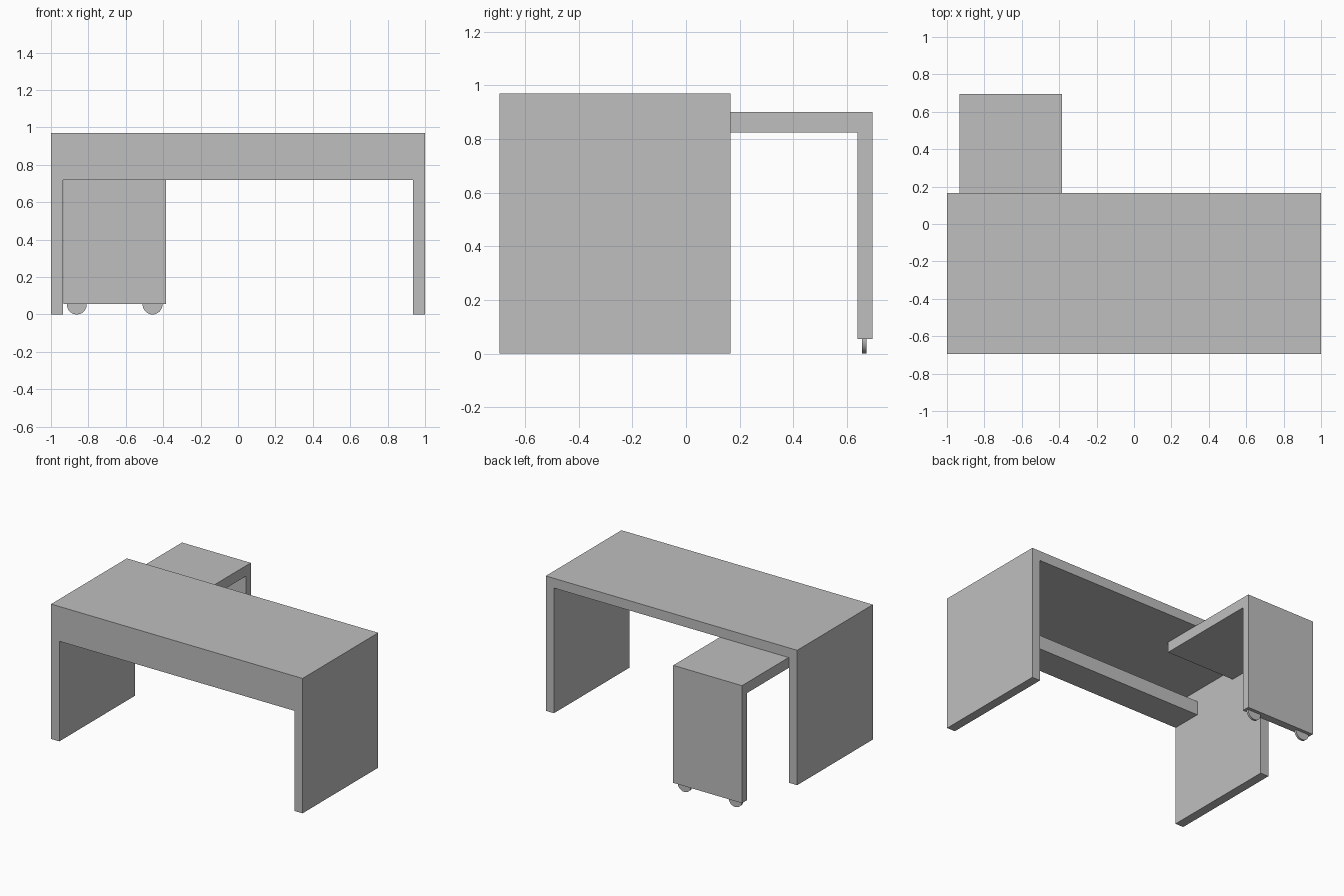
import bpy, bmesh
from mathutils import Matrix, Vector

default = bpy.data.objects.get("Cube")
if default:
    bpy.data.objects.remove(default, do_unlink=True)

grey = bpy.data.materials.new("light grey")
grey.use_nodes = True
colour = (0.52, 0.52, 0.52, 1)
grey.diffuse_color = colour
grey.node_tree.nodes["Principled BSDF"].inputs["Base Color"].default_value = colour


def finish(name, bm):
    bmesh.ops.recalc_face_normals(bm, faces=bm.faces)
    mesh = bpy.data.meshes.new(name)
    bm.to_mesh(mesh)
    bm.free()
    mesh.materials.append(grey)
    obj = bpy.data.objects.new(name, mesh)
    bpy.context.collection.objects.link(obj)
    return obj


def extrude_profile(name, profile, axis, start, end):
    """Extrude a closed profile along x (points are y, z) or y (points are x, z)."""
    bm = bmesh.new()
    place = (lambda a, b: (start, a, b)) if axis == "x" else (lambda a, b: (a, start, b))
    face = bm.faces.new([bm.verts.new(place(a, b)) for a, b in profile])
    new = bmesh.ops.extrude_face_region(bm, geom=[face])["geom"]
    step = Vector((end - start, 0, 0)) if axis == "x" else Vector((0, end - start, 0))
    bmesh.ops.translate(bm, vec=step, verts=[v for v in new if isinstance(v, bmesh.types.BMVert)])
    return finish(name, bm)


FRONT, REAR, BACK = -0.695, 0.165, 0.695
TOP, UNDER, INNER = 0.97, 0.9, 0.935

# Desk top with its two side panels
extrude_profile("desk_body", [(-1, 0), (-INNER, 0), (-INNER, UNDER), (INNER, UNDER),
                              (INNER, 0), (1, 0), (1, TOP), (-1, TOP)], "y", FRONT, REAR)

# Front apron with a shallow box behind it
extrude_profile("front_apron", [(FRONT, 0.72), (-0.475, 0.72), (-0.475, 0.82),
                                (-0.63, 0.82), (-0.63, UNDER), (FRONT, UNDER)],
                "x", -INNER, INNER)

# Sliding side table: top tucked under the desk, and a leg panel at the back
extrude_profile("side_table", [(-0.115, 0.825), (0.64, 0.825), (0.64, 0.055),
                               (BACK, 0.055), (BACK, UNDER), (-0.115, UNDER)],
                "x", -0.932, -0.385)

# Wheels under the leg panel
for name, x in (("right_wheel", -0.862), ("left_wheel", -0.457)):
    bm = bmesh.new()
    bmesh.ops.create_cone(bm, cap_ends=True, segments=32, radius1=0.053, radius2=0.053, depth=0.016)
    bmesh.ops.rotate(bm, verts=bm.verts, matrix=Matrix.Rotation(1.5708, 3, "X"))
    bmesh.ops.translate(bm, verts=bm.verts, vec=(x, 0.664, 0.053))
    wheel = finish(name, bm)
    bpy.ops.object.select_all(action="DESELECT")
    wheel.select_set(True)
    bpy.context.view_layer.objects.active = wheel
    bpy.ops.object.shade_smooth_by_angle()
